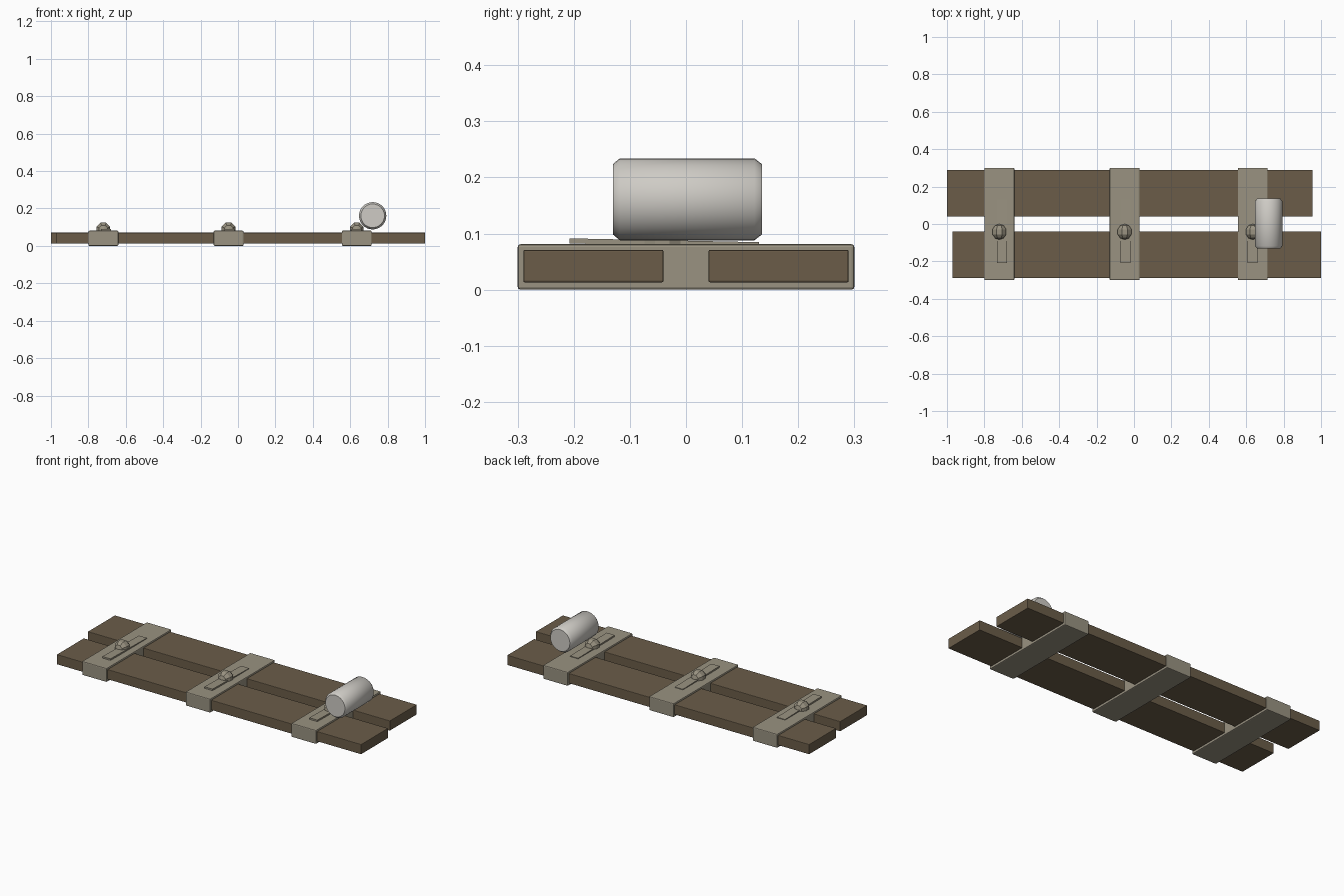
import bpy, bmesh, math
from mathutils import Matrix

cube = bpy.data.objects.get("Cube")
if cube:
    bpy.data.objects.remove(cube, do_unlink=True)


def material(name, rgb):
    m = bpy.data.materials.new(name)
    m.use_nodes = True
    m.diffuse_color = (*rgb, 1)
    m.node_tree.nodes["Principled BSDF"].inputs["Base Color"].default_value = (*rgb, 1)
    return m


WOOD = material("brown wood", (0.145, 0.108, 0.066))
METAL = material("grey metal", (0.32, 0.29, 0.22))
TIN = material("light tin", (0.62, 0.60, 0.56))


def finish(bm, name, mat):
    bmesh.ops.recalc_face_normals(bm, faces=bm.faces)
    mesh = bpy.data.meshes.new(name)
    bm.to_mesh(mesh)
    bm.free()
    mesh.materials.append(mat)
    obj = bpy.data.objects.new(name, mesh)
    bpy.context.collection.objects.link(obj)
    return obj


def box(name, lo, hi, mat, bevel=0.0, tilt=0.0):
    size = [b - a for a, b in zip(lo, hi)]
    centre = [(a + b) / 2 for a, b in zip(lo, hi)]
    bm = bmesh.new()
    bmesh.ops.create_cube(bm, size=1)
    bmesh.ops.scale(bm, vec=size, verts=bm.verts)
    if bevel:
        bmesh.ops.bevel(bm, geom=bm.edges[:], offset=bevel, segments=2,
                        profile=0.5, affect='EDGES')
    bm.transform(Matrix.Translation(centre) @ Matrix.Rotation(tilt, 4, 'X'))
    return finish(bm, name, mat)


# Two offset planks
box("back_plank", (-1.0, 0.04, 0.013), (0.955, 0.29, 0.071), WOOD, 0.003)
box("front_plank", (-0.97, -0.29, 0.013), (1.0, -0.04, 0.071), WOOD, 0.003)

# Clamps wrapped round the planks, each with a sliding bar and a faceted knob
for label, x, bar_x in (("right", -0.72, -0.706), ("middle", -0.05, -0.045),
                        ("left", 0.635, 0.633)):
    box(label + "_clamp", (x - 0.08, -0.3, 0), (x + 0.08, 0.3, 0.081), METAL, 0.005)
    box(label + "_slide_bar", (bar_x - 0.026, -0.208, 0.079),
        (bar_x + 0.026, 0.13, 0.088), METAL, tilt=-0.02)
    bm = bmesh.new()
    bmesh.ops.create_uvsphere(bm, u_segments=8, v_segments=5, radius=0.042)
    bm.transform(Matrix.Translation((x, -0.042, 0.087))
                 @ Matrix.Rotation(math.pi / 2, 4, 'X')
                 @ Matrix.Rotation(math.pi / 8, 4, 'Z'))
    finish(bm, label + "_knob", METAL)

# Can lying on its side: half profile of (radius, y), spun about its axis
profile = [(0, -0.13), (0.063, -0.13), (0.073, -0.118),
           (0.073, 0.122), (0.063, 0.135), (0, 0.135)]
bm = bmesh.new()
verts = [bm.verts.new((r, y, 0)) for r, y in profile]
edges = [bm.edges.new(pair) for pair in zip(verts, verts[1:])]
bmesh.ops.spin(bm, geom=verts + edges, axis=(0, 1, 0), cent=(0, 0, 0),
               angle=math.tau, steps=32)
bmesh.ops.remove_doubles(bm, verts=bm.verts, dist=0.0005)
bm.transform(Matrix.Translation((0.72, 0, 0.161)))
can = finish(bm, "tin_can", TIN)
bpy.ops.object.select_all(action='DESELECT')
can.select_set(True)
bpy.context.view_layer.objects.active = can
bpy.ops.object.shade_smooth_by_angle(angle=math.radians(50))
